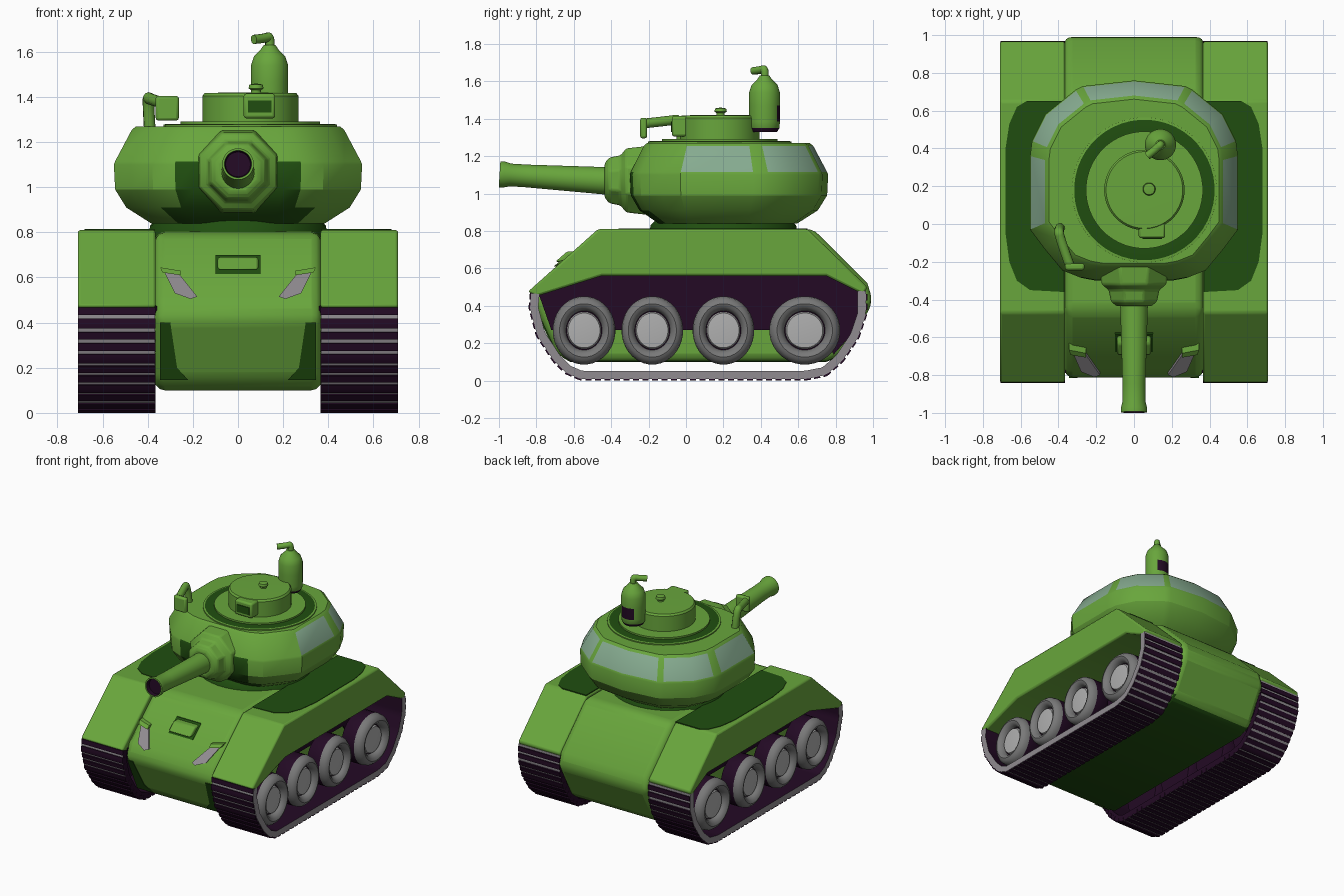
import bpy, bmesh, math
from mathutils import Vector, Matrix

if "Cube" in bpy.data.objects:
    bpy.data.objects.remove(bpy.data.objects["Cube"])

def mat(name, r, g, b):
    m = bpy.data.materials.new(name)
    m.diffuse_color = (r, g, b, 1)
    m.use_nodes = True
    m.node_tree.nodes["Principled BSDF"].inputs["Base Color"].default_value = m.diffuse_color
    return m

GREEN = mat("leaf green", .14, .38, .045)
DARK = mat("dark green", .0144, .076, .005)
BLACK = mat("dark plum", .017, .003, .018)
TYRE = mat("mid grey", .19, .19, .19)
HUB = mat("light grey", .43, .43, .43)
LINK = mat("track grey", .28, .26, .28)
GLASS = mat("grey green glass", .24, .41, .28)

def finish(name, bm, mats, bevel=0, mirror=False, angle=35, segs=2):
    bmesh.ops.remove_doubles(bm, verts=bm.verts, dist=1e-5)
    bmesh.ops.recalc_face_normals(bm, faces=bm.faces)
    me = bpy.data.meshes.new(name)
    bm.to_mesh(me)
    bm.free()
    for m in mats:
        me.materials.append(m)
    me.shade_smooth()
    me.set_sharp_from_angle(angle=math.radians(angle))
    ob = bpy.data.objects.new(name, me)
    bpy.context.collection.objects.link(ob)
    if bevel:
        b = ob.modifiers.new("bevel", 'BEVEL')
        b.width, b.segments, b.limit_method = bevel, segs, 'ANGLE'
    if mirror:
        ob.modifiers.new("mirror", 'MIRROR').use_mirror_merge = False
    return ob

def loft(bm, rings):
    """Closed rings of points joined by quads, capped at both ends."""
    vs = [[bm.verts.new(p) for p in r] for r in rings]
    n = len(vs[0])
    for a, b in zip(vs, vs[1:]):
        for i in range(n):
            bm.faces.new((a[i], a[(i + 1) % n], b[(i + 1) % n], b[i]))
    bm.faces.new(vs[0])
    bm.faces.new(vs[-1])

def prism(name, prof, a, b, axis, mats, rule=None, shear=None, **kw):
    """Extrude a 2D outline along an axis from a to b."""
    put = {'x': lambda u, v, h: (h, u, v), 'y': lambda u, v, h: (u, h, v),
           'z': lambda u, v, h: (u, v, h)}[axis]
    bm = bmesh.new()
    loft(bm, [[put(u, v, h) for u, v in prof] for h in (a, b)])
    if shear:
        for v in bm.verts:
            v.co.y += shear(v.co.z)
    if rule:
        bmesh.ops.recalc_face_normals(bm, faces=bm.faces)
        for f in bm.faces:
            f.material_index = rule(f)
    return finish(name, bm, mats, **kw)

def box(name, x, y, z, mats, **kw):
    return prism(name, [(x[0], y[0]), (x[1], y[0]), (x[1], y[1]), (x[0], y[1])], z[0], z[1], 'z', mats, **kw)

def lathe(name, prof, mats, origin=(0, 0, 0), direction=(0, 0, 1), segs=32, ids=None, scale=(1, 1, 1), **kw):
    """Revolve (radius, height) points; ids gives a material for each profile segment."""
    bm = bmesh.new()
    rings = [[bm.verts.new((r * math.cos(t), r * math.sin(t), h)) for t in
              [2 * math.pi * (i + .5) / segs for i in range(segs)]] for r, h in prof]
    for k, (a, b) in enumerate(zip(rings, rings[1:])):
        for i in range(segs):
            j = (i + 1) % segs
            f = bm.faces.new((a[i], a[j], b[j], b[i]))
            f.material_index = ids[k] if ids else 0
    q = Vector(direction).to_track_quat('Z', 'Y').to_matrix().to_4x4()
    bmesh.ops.transform(bm, verts=bm.verts,
                        matrix=Matrix.Translation(origin) @ Matrix.Diagonal((*scale, 1)) @ q)
    bmesh.ops.dissolve_degenerate(bm, edges=bm.edges, dist=1e-6)
    return finish(name, bm, mats, **kw)

def tube(name, pts, radius, m):
    cu = bpy.data.curves.new(name, 'CURVE')
    cu.dimensions, cu.bevel_depth, cu.bevel_resolution, cu.use_fill_caps = '3D', radius, 3, True
    sp = cu.splines.new('NURBS')
    sp.points.add(len(pts) - 1)
    for p, c in zip(sp.points, pts):
        p.co = (*c, 1)
    sp.use_endpoint_u, sp.order_u = True, 3
    cu.materials.append(m)
    bpy.context.collection.objects.link(bpy.data.objects.new(name, cu))

# Hull between the tracks, dark underneath and at the lower front corners
prism("hull", [(-.46, .80), (-.78, .52), (-.82, .42), (-.69, .14), (-.62, .10), (.75, .10), (.85, .14),
               (1.0, .42), (.97, .52), (.68, .81)], -.37, .37, 'x', [GREEN, DARK],
      rule=lambda f: int(f.normal.z < -.9), bevel=.045, segs=3)
prism("hull_corner_patch", [(.345, .40), (.30, .40), (.27, .2), (.22, .145), (.345, .145)], -.005, .003, 'y', [DARK],
      shear=lambda z: -.82 + (.42 - z) * .464, mirror=True)

# Fenders with dark painted tops
prism("fender", [(-.47, .81), (.65, .81), (.97, .50), (.95, .46), (.75, .56), (-.45, .56), (-.80, .45), (-.845, .475)],
      .365, .71, 'x', [GREEN], bevel=.012, mirror=True)
prism("fender_top_patch", [(.37, -.36), (.55, -.35), (.62, -.3), (.66, -.2), (.68, -.05), (.68, .4), (.66, .53),
                           (.62, .62), (.57, .65), (.37, .65)], .806, .814, 'z', [DARK], mirror=True)

# Dark wall behind the wheels, reaching the rear of the track
prism("wheel_wall", [(-.79, .47), (-.45, .57), (.75, .57), (.94, .47), (.92, .34), (.88, .24), (.79, .14), (.70, .27), (-.72, .27)],
      .36, .38, 'x', [BLACK], mirror=True)

# Track belt and pads along an open path that ends inside the fender
path = [Vector(p) for p in [(-.805, .465), (-.812, .39), (-.775, .25), (-.69, .12), (-.63, .06), (-.56, .03), (.64, .03),
                            (.74, .05), (.82, .12), (.90, .24), (.94, .36), (.94, .48)]]
def sample(n):
    seg = [(b - a).length for a, b in zip(path, path[1:])]
    out = []
    for i in range(n):
        d, k = sum(seg) * i / (n - 1) * .99999, 0
        while d > seg[k]:
            d -= seg[k]
            k += 1
        out.append(path[k].lerp(path[k + 1], d / seg[k]))
    return out

def strip(bm, pts, x0, x1, lo, hi):
    rings = []
    for i, p in enumerate(pts):
        t = (pts[min(i + 1, len(pts) - 1)] - pts[max(i - 1, 0)]).normalized()
        n = Vector((t.y, -t.x))
        a, b = p + n * lo, p + n * hi
        rings.append([(x0, *a), (x1, *a), (x1, *b), (x0, *b)])
    loft(bm, rings)

PADS = 46
pts = sample(PADS * 6 + 1)
bm = bmesh.new()
strip(bm, pts[::3], .368, .71, -.022, .022)
bm.faces.ensure_lookup_table()
for i, f in enumerate(bm.faces):
    f.material_index = int(i % 4 in (0, 3))  # inner run and hull side of the belt
finish("track_belt", bm, [LINK, BLACK], mirror=True)
bm = bmesh.new()
for i in range(PADS):
    strip(bm, pts[i * 6:i * 6 + 5], .366, .708, .0, .03)
finish("track_pads", bm, [BLACK], mirror=True)

# Road wheels: dark back and rim, grey tyre face, pale hub
for i, (y, r) in enumerate([(-.545, .168), (-.18, .165), (.20, .165), (.635, .19)]):
    lathe(f"wheel_{i + 1}", [(0, .53), (.165, .53), (.183, .56), (.183, .645), (.177, .675), (.16, .695), (.143, .702),
                             (.125, .695), (.11, .675), (.105, .655), (.10, .655), (.093, .672), (0, .68)],
          [TYRE, HUB, BLACK], (0, y, .268), (1, 0, 0), ids=[2] * 3 + [0] * 6 + [2] + [1] * 2,
          scale=(1, r / .183, 1), mirror=True)

# Glacis details: slanted lamps and a centre block on a dark base
slope = lambda z: -.78 + (z - .52) / .28 * .32
prism("front_lamp", [(.33, .63), (.26, .615), (.18, .515), (.21, .505), (.28, .53)], -.014, .01, 'y', [LINK],
      shear=slope, mirror=True)
prism("lamp_lid", [(.345, .645), (.255, .63), (.255, .61), (.335, .622)], -.03, .01, 'y', [GREEN],
      shear=slope, mirror=True)
prism("front_block_base", [(-.1, .615), (.1, .615), (.1, .70), (-.1, .70)], -.007, .002, 'y', [DARK], shear=slope)
prism("front_block", [(-.09, .635), (.09, .635), (.09, .69), (-.09, .69)], -.05, .02, 'y', [GREEN, DARK],
      shear=slope, rule=lambda f: int(f.normal.z < -.3), bevel=.01)

# Turret neck and turret
lathe("turret_neck", [(0, .78), (.40, .78), (.39, .83), (.36, .86), (0, .86)], [DARK], (0, .2, 0), segs=40)
half = [(.20, -.30), (.28, -.285), (.38, -.245), (.475, -.13), (.55, -.03), (.55, .36), (.54, .44), (.47, .58),
        (.31, .71), (.27, .73), (0, .76)]
plan = half + [(-x, y) for x, y in half[-2::-1]]
levels = [(.84, .70), (.91, .90), (.99, .99), (1.10, 1.0), (1.115, .99), (1.255, .855), (1.27, .82)]
bm = bmesh.new()
loft(bm, [[(x * s, .21 + (y - .21) * s, z) for x, y in plan] for z, s in levels])
bm.faces.ensure_lookup_table()
n = len(plan)
for i, f in enumerate(bm.faces):
    band, k = divmod(i, n)
    k = min(k, n - 2 - k) if k < n - 1 else -1   # same rule on both sides, -1 is the nose
    if band == 4 and k in {4, 6, 7, 9}:
        f.material_index = 1
    elif (band in (1, 2, 3) and k < 1) or (band == 0 and k < 2) or i == n * 6:
        f.material_index = 2
finish("turret", bm, [GREEN, GLASS, DARK], angle=28)

# Gun mantlet and barrel
lathe("mantlet", [(0, 0), (.20, 0), (.185, .12), (.145, .15), (.132, .21), (.10, .235), (0, .235)], [GREEN],
      (0, -.2, 1.07), (0, -1, 0), segs=8, bevel=.01)
lathe("gun_barrel", [(0, 0), (.076, 0), (.061, .5), (.061, .59), (.07, .625), (.07, .648), (.06, .648), (.055, .62), (0, .62)],
      [GREEN, BLACK], (0, -.35, 1.063), (0, -.65, .04), ids=[0] * 6 + [1] * 2)

# Hatch: dark ring, raised disc, drum, knob and sight box
lathe("hatch_ring", [(0, 1.25), (.385, 1.25), (.385, 1.278), (.372, 1.28), (.31, 1.28), (.31, 1.292), (0, 1.292)],
      [GREEN, DARK], (.055, .18, 0), ids=[0, 0, 0, 1, 0, 0], segs=48)
lathe("hatch_drum", [(0, 1.28), (.213, 1.28), (.213, 1.405), (.203, 1.418), (0, 1.42)], [GREEN], (.055, .18, 0), segs=48)
lathe("hatch_knob", [(.022, 1.41), (.022, 1.43), (.034, 1.438), (.03, 1.455), (0, 1.46)], [GREEN], (.08, .185, 0), segs=16)
box("sight_box", (.025, .165), (-.075, .02), (1.305, 1.415), [GREEN], bevel=.012)
box("sight_glass", (.045, .148), (-.08, -.07), (1.33, 1.385), [DARK])

# Canister with a dark rear vent and curved spout
can = lathe("canister", [(0, 1.33), (.068, 1.33), (.08, 1.35), (.083, 1.385), (.083, 1.47), (.083, 1.54), (.07, 1.58),
                         (.04, 1.61), (.026, 1.63), (0, 1.63)], [GREEN, BLACK], (.14, .42, 0), ids=[1, 1] + [0] * 7, segs=24)
for p in can.data.polygons:
    if p.normal.y > .82 and 1.38 < p.center.z < 1.47:
        p.material_index = 1
tube("canister_spout", [(.14, .42, 1.60), (.145, .425, 1.67), (.12, .40, 1.66), (.07, .36, 1.655)], .021, GREEN)

# Mirror on a bent arm
tube("mirror_arm", [(-.39, -.02, 1.24), (-.40, -.03, 1.40), (-.39, -.08, 1.39), (-.34, -.22, 1.375)], .026, GREEN)
box("mirror_head", (-.365, -.262), (-.245, -.208), (1.295, 1.405), [GREEN], bevel=.012)
